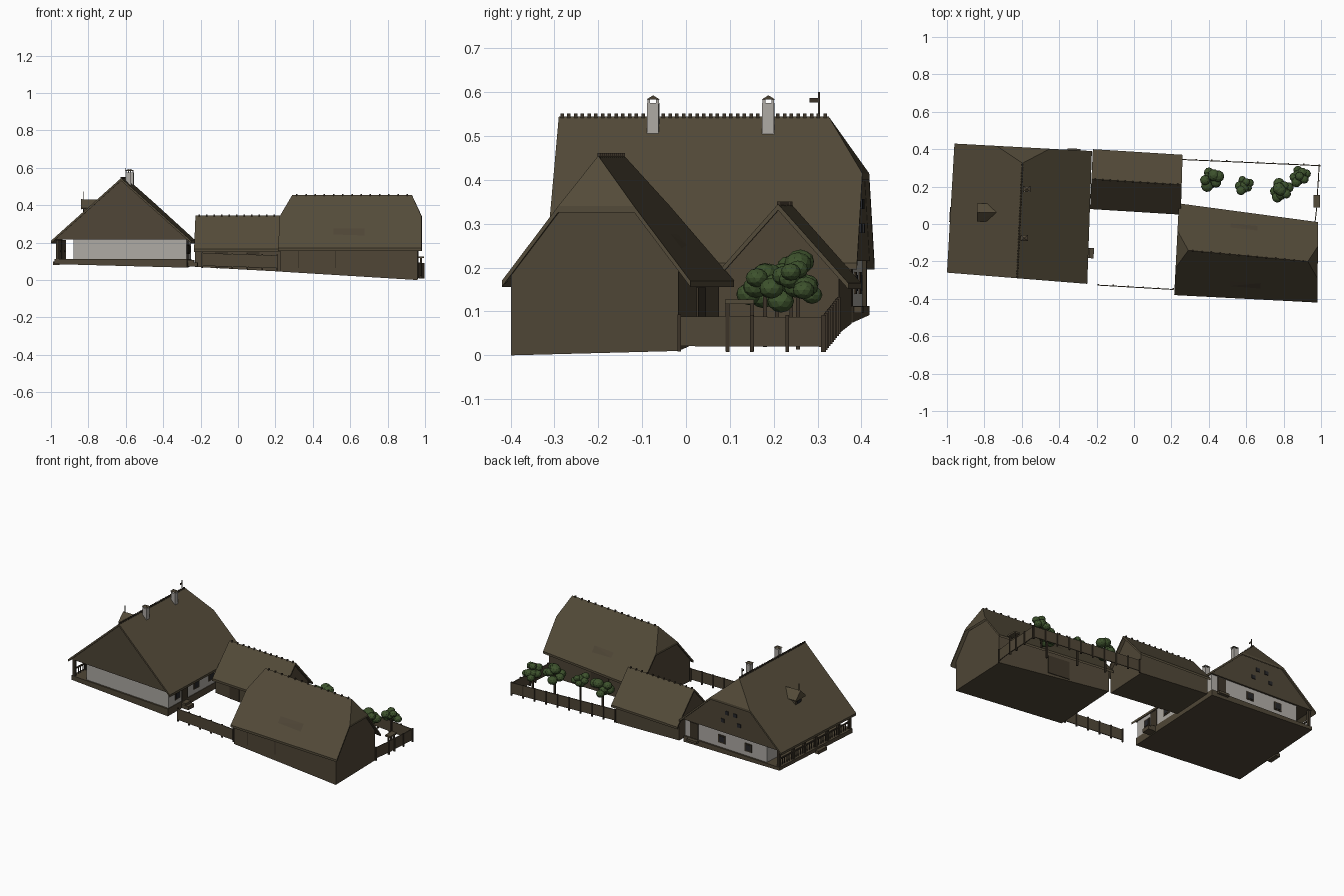
import bpy, bmesh, math, random
from mathutils import Vector, Matrix

if "Cube" in bpy.data.objects:
    bpy.data.objects.remove(bpy.data.objects["Cube"])

random.seed(4)


def mat(name, col):
    m = bpy.data.materials.new(name)
    m.diffuse_color = (*col, 1)
    m.use_nodes = True
    m.node_tree.nodes["Principled BSDF"].inputs["Base Color"].default_value = m.diffuse_color
    return m


THATCH = mat("thatch", (0.088, 0.070, 0.041))
WOOD = mat("wall boards", (0.078, 0.061, 0.037))
TRIM = mat("dark timber", (0.045, 0.034, 0.021))
PLASTER = mat("plaster", (0.42, 0.40, 0.37))
GLASS = mat("dark glass", (0.02, 0.02, 0.022))
LEAF = mat("foliage", (0.047, 0.085, 0.026))


def finish(name, bm, m):
    bmesh.ops.recalc_face_normals(bm, faces=bm.faces)
    me = bpy.data.meshes.new(name)
    bm.to_mesh(me)
    bm.free()
    me.materials.append(m)
    ob = bpy.data.objects.new(name, me)
    bpy.context.collection.objects.link(ob)
    return ob


def hull(name, pts, m):
    bm = bmesh.new()
    vs = [bm.verts.new(p) for p in pts]
    bmesh.ops.convex_hull(bm, input=vs)
    bmesh.ops.dissolve_limit(bm, angle_limit=0.01, verts=bm.verts, edges=bm.edges)
    return finish(name, bm, m)


def boxes(name, items, m, rot=0.0):
    """Several boxes in one object, each (centre, size)."""
    bm = bmesh.new()
    for c, s in items:
        M = Matrix.Translation(c) @ Matrix.Rotation(rot, 4, 'Z') @ Matrix.Diagonal((*s, 1))
        bmesh.ops.create_cube(bm, size=1, matrix=M)
    return finish(name, bm, m)


class Plan:
    """Building plan: two eave lines a and b; u runs from a to b, v along the ridge."""

    def __init__(s, a0, a1, b0, b1, ze, zr, zh=None, ins=(0, 0)):
        s.a0, s.a1, s.b0, s.b1 = map(Vector, (a0, a1, b0, b1))
        s.ze, s.zr, s.zh, s.ins = ze, zr, zh, ins

    def p(s, u, v, z):
        q = s.a0.lerp(s.a1, v).lerp(s.b0.lerp(s.b1, v), u)
        return Vector((q.x, q.y, z))

    def uh(s):
        return (s.zh - s.ze) / (s.zr - s.ze) / 2

    def ridge(s, k):
        L = (s.p(.5, 1, 0) - s.p(.5, 0, 0)).length
        return s.p(.5, k + (1 - 2 * k) * s.ins[k] / L, s.zr)

    def roof(s, name, t=0.014):
        a, b, tri = [], [], []
        for k in (0, 1):
            ea, eb, r = s.p(0, k, s.ze), s.p(1, k, s.ze), s.ridge(k)
            la, lb = [ea, r], [eb, r]
            if s.ins[k]:
                ha, hb = s.p(s.uh(), k, s.zh), s.p(1 - s.uh(), k, s.zh)
                la, lb = [ea, ha, r], [eb, hb, r]
                tri.append([ha, hb, r])
            a += la if k == 0 else la[::-1]
            b += lb if k == 0 else lb[::-1]
        bm = bmesh.new()
        for d in (0, t):
            for f in [a, b] + tri:
                bm.faces.new([bm.verts.new(q - Vector((0, 0, d))) for q in f])
        bmesh.ops.remove_doubles(bm, verts=bm.verts, dist=1e-5)
        # close the rim between the upper and lower skin
        rim = [e for e in bm.edges if e.is_boundary]
        bmesh.ops.bridge_loops(bm, edges=rim)
        return finish(name, bm, THATCH)

    def walls(s, name, u0, u1, v0, v1, zb, m, drop=0.008):
        """Gabled body up to the underside of the roof; zb = bottom z at its four corners."""
        pts = []
        for k, v in ((0, v0), (1, v1)):
            for j, u in ((0, u0), (1, u1)):
                pts.append(s.p(u, v, zb[2 * k + j]))
                pts.append(s.p(u, v, s.ze + (s.zr - s.ze) * 2 * min(u, 1 - u) - drop))
            if s.ins[k]:
                pts += [s.p(s.uh(), v, s.zh - drop), s.p(1 - s.uh(), v, s.zh - drop)]
            else:
                pts.append(s.p(.5, v, s.zr - drop))
        return hull(name, pts, m)

    def block(s, name, u0, u1, v0, v1, zb, zt, m):
        pts = [s.p(u, v, z) for v in (v0, v1) for u in (u0, u1) for z in (zt,)]
        pts += [s.p(u, v, zb[i]) for i, (v, u) in enumerate([(v0, u0), (v0, u1), (v1, u0), (v1, u1)])]
        return hull(name, pts, m)

    def pegs(s, name, n):
        r0, r1 = s.ridge(0), s.ridge(1)
        boxes(name, [(r0.lerp(r1, (i + .5) / n), (.008, .008, .012)) for i in range(n)], TRIM)


# --- farmhouse ---
house = Plan((-1, -.26), (-.96, .43), (-.25, -.32), (-.225, .39), .21, .545, .415, (0, .085))
house.roof("house_roof")
house.walls("house_gable", .02, .98, .012, .985, (.217,) * 4, WOOD)
house.block("house_walls", .16, .965, .03, .97, (.09,) * 4, .225, PLASTER)
house.block("house_base", .025, .97, .015, .985, (.085, .066, .092, .075), .112, WOOD)
house.pegs("house_ridge_pegs", 40)
R = -.055

# side veranda: posts, rails and steps
boxes("veranda_posts", [(house.p(.045, v, .16), (.016, .016, .11)) for v in (.03, .18, .33, .48, .63, .78, .965)], TRIM, R)
hull("veranda_rail", [house.p(u, v, z) for u in (.04, .05) for v in (.03, .965) for z in (.15, .158)], TRIM)
boxes("veranda_balusters", [(house.p(.045, .05 + i * .03, .13), (.004, .004, .045)) for i in range(31)], TRIM, R)
boxes("veranda_steps", [(house.p(.015, .45, .09), (.03, .08, .02))], WOOD, R)

# windows and doors
back, side = [(.34, .165), (.6, .165)], [.15, .4, .6]
boxes("back_window_frames", [(house.p(u, .97, z), (.05, .008, .05)) for u, z in back], TRIM, R)
boxes("back_window_panes", [(house.p(u, .972, z), (.036, .009, .036)) for u, z in back], GLASS, R)
boxes("gable_windows", [(house.p(u, .986, z), (.024, .008, .022)) for u, z in
                        ((.42, .29), (.58, .29), (.46, .345), (.54, .345))], GLASS, R)
boxes("back_door", [(house.p(.87, .971, .16), (.055, .009, .1))], TRIM, R)
boxes("back_step", [(house.p(.87, .99, .104), (.07, .03, .014))], WOOD, R)
boxes("side_window_frames", [(house.p(.965, v, .165), (.008, .05, .05)) for v in side], TRIM, R)
boxes("side_window_panes", [(house.p(.967, v, .165), (.009, .036, .036)) for v in side], GLASS, R)
boxes("side_door", [(house.p(.966, .24, .16), (.009, .055, .1))], TRIM, R)
boxes("side_door_steps", [((-.24, -.155, .083), (.05, .055, .022)), ((-.25, -.155, .1), (.03, .05, .014))], WOOD, R)

# chimneys with little roofed caps
for i, (x, y) in enumerate(((-.587, -.075), (-.573, .188))):
    boxes(f"chimney_{i + 1}", [((x, y, .535), (.03, .027, .08))], PLASTER, R)
    boxes(f"chimney_posts_{i + 1}", [((x + a, y + b, .579), (.006, .006, .012)) for a in (-.012, .012) for b in (-.01, .01)], PLASTER)
    hull(f"chimney_cap_{i + 1}", [(x + a, y + b, .583) for a in (-.02, .02) for b in (-.016, .016)] + [(x, y, .593)], WOOD)

# weathervane
boxes("weathervane", [((-.6, .303, .57), (.004, .004, .06)), ((-.6, .292, .582), (.003, .02, .01))], TRIM)

# dormer on the left slope
hull("dormer_body", [(x, y, z) for x, z0 in ((-.825, .33), (-.74, .38)) for y in (.032, .092) for z in (z0, .39)], WOOD)
hull("dormer_roof", [(-.84, y, z) for y in (.014, .11) for z in (.378, .386)] +
     [(-.785, .014, .384), (-.785, .11, .384), (-.84, .062, .432), (-.735, .062, .43)], THATCH)
boxes("dormer_window", [((-.826, .062, .365), (.006, .035, .028))], GLASS)
boxes("dormer_finial", [((-.828, .062, .45), (.004, .004, .045))], TRIM)

# --- middle shed ---
shed = Plan((-.235, .08), (.25, .05), (-.22, .40), (.26, .37), .165, .345)
shed.roof("shed_roof")
shed.walls("shed_walls", .07, .93, .01, .96, (.07, .072, .045, .05), WOOD)
shed.pegs("shed_ridge_pegs", 12)
boxes("shed_doors", [(shed.p(.07, v, .11), (.07, .008, .09)) for v in (.3, .65)], TRIM, -.06)

# --- barn ---
barn = Plan((.215, -.38), (.98, -.42), (.24, .11), (.985, .01), .17, .455, .34, (.063, .053))
barn.roof("barn_roof")
barn.walls("barn_walls", .045, .93, .01, .972, (.045, .05, 0, .01), WOOD)
barn.pegs("barn_ridge_pegs", 13)
boxes("barn_door_edges", [(barn.p(.044, v, .11), (.005, .006, .09)) for v in (.14, .4)], TRIM, -.05)
boxes("barn_back_door", [(barn.p(.931, .45, .1), (.14, .008, .11))], TRIM, -.13)


# --- plank fences following the slope ---
def ground(x):
    return .052 - .045 * (x - .2) / .8 if x > .2 else .052 + (.2 - x) * .03


def fence(name, p, q, n):
    p, q = Vector(p), Vector(q)
    side = Vector((-(q - p).y, (q - p).x)).normalized()
    for i in range(n):
        a, b = p.lerp(q, i / n), p.lerp(q, (i + 1) / n)
        hull(f"{name}_panel_{i + 1}", [((e + side * d).x, (e + side * d).y, ground(e.x) + h)
             for e in (a, b) for d in (-.0025, .0025) for h in (.012, .08)], WOOD)
    posts = [p.lerp(q, i / n) + side * .003 for i in range(n + 1)]
    boxes(name + "_posts", [((e.x, e.y, ground(e.x) + .042), (.008, .008, .084)) for e in posts], TRIM)


fence("front_fence", (-.19, -.327), (.21, -.35), 5)
fence("back_fence", (.25, .345), (.99, .312), 9)
fence("right_fence_rear", (.99, .312), (.98, .15), 2)
fence("right_fence_front", (.978, .095), (.965, -.015), 1)

# roofed gate in the right fence
boxes("gate", [((.979, .122, .055), (.006, .05, .07))], WOOD)
boxes("gate_posts", [((.978, y, .064), (.01, .009, .11)) for y in (.095, .15)], TRIM)
boxes("gate_roof", [((.977, .122, .122), (.036, .066, .01))], THATCH)

# --- orchard trees: faceted leaf clumps on thin trunks ---
for i, (x, y, z, r) in enumerate(((.41, .24, .185, .07), (.587, .208, .165, .055), (.785, .18, .155, .07), (.885, .255, .165, .062))):
    bm = bmesh.new()
    for k in range(9):
        t = k * 2.4
        d = r * .62 * math.sqrt(k / 8)
        c = (x + d * math.cos(t), y + d * math.sin(t), z + random.uniform(-.5, .5) * r)
        s = r * random.uniform(.36, .48)
        M = Matrix.Translation(c) @ Matrix.Rotation(t, 4, 'Z') @ Matrix.Diagonal((s, s, s * .85, 1))
        bmesh.ops.create_icosphere(bm, subdivisions=2, radius=1, matrix=M)
    finish(f"tree_crown_{i + 1}", bm, LEAF)
    g = ground(x)
    boxes(f"tree_trunk_{i + 1}", [((x, y, (g + z) / 2), (.009, .009, z - g))], TRIM)
